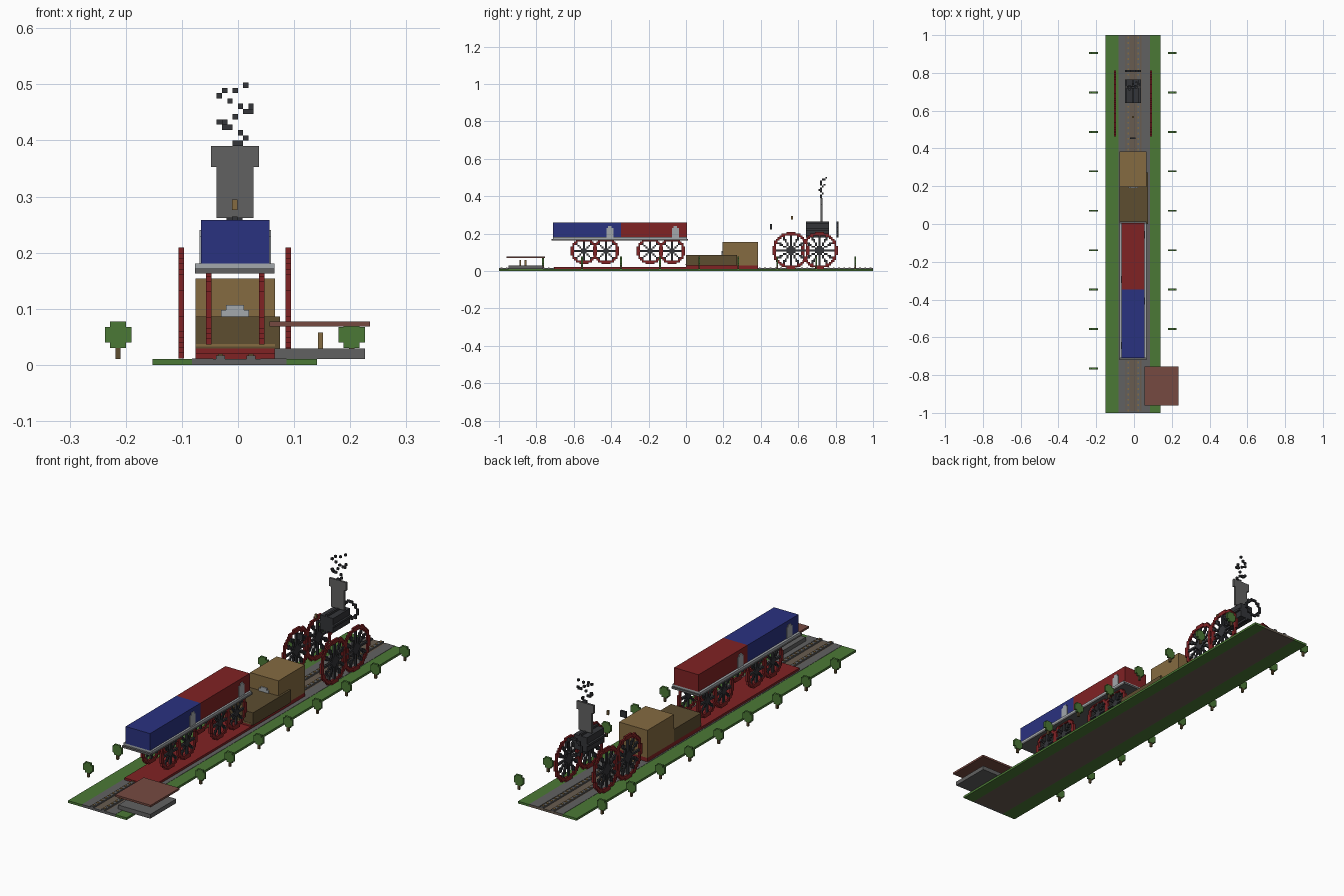
import bpy, bmesh, math
from mathutils import Vector

if "Cube" in bpy.data.objects:
    bpy.data.objects.remove(bpy.data.objects["Cube"])

U = 0.0094  # edge of one building cube


def srgb(r, g, b):
    def lin(c):
        c /= 255
        return c / 12.92 if c < 0.04 else ((c + 0.055) / 1.055) ** 2.4
    return (lin(r), lin(g), lin(b), 1)


COLORS = {
    "grass green": (75, 121, 54), "dark red": (128, 34, 36), "deep blue": (42, 50, 128),
    "tan": (133, 107, 65), "dark brown": (93, 77, 48), "mid grey": (97, 97, 97),
    "track brown": (104, 92, 80), "roof brown": (118, 74, 65),
    "light grey": (163, 168, 172), "charcoal": (52, 53, 57),
}
MATS = {}
for name, rgb in COLORS.items():
    MATS[name] = bpy.data.materials.new(name)
    MATS[name].diffuse_color = srgb(*rgb)


def finish(name, bm, color):
    me = bpy.data.meshes.new(name)
    bm.to_mesh(me)
    bm.free()
    me.materials.append(MATS[color])
    ob = bpy.data.objects.new(name, me)
    bpy.context.collection.objects.link(ob)
    return ob


def box(name, color, x0, x1, y0, y1, z0, z1):
    bm = bmesh.new()
    bmesh.ops.create_cube(bm, size=1)
    for v in bm.verts:
        v.co = Vector(((x0, x1)[v.co.x > 0], (y0, y1)[v.co.y > 0], (z0, z1)[v.co.z > 0]))
    return finish(name, bm, color)


def blocks(name, color, cells, origin):
    """Cubes centred on integer cells around origin, without the faces they share."""
    cells = set(cells)
    bm = bmesh.new()
    o = Vector(origin)
    for c in cells:
        for axis in range(3):
            for s in (-1, 1):
                n = [0, 0, 0]
                n[axis] = s
                if tuple(a + b for a, b in zip(c, n)) in cells:
                    continue
                n = Vector(n)
                a = Vector((0, 0, 0))
                a[(axis + 1) % 3] = 1
                b = n.cross(a)
                mid = Vector(c) + n / 2
                bm.faces.new([bm.verts.new(o + U * (mid + (p * a + q * b) / 2))
                              for p, q in ((-1, -1), (1, -1), (1, 1), (-1, 1))])
    bmesh.ops.remove_doubles(bm, verts=bm.verts, dist=U / 50)
    return finish(name, bm, color)


def disc(r):
    n = int(r) + 1
    return [(i, j) for i in range(-n, n + 1) for j in range(-n, n + 1) if math.hypot(i, j) <= r]


def wheel(name, x, y, z, r, spokes):
    rim, inner = [], []
    for j, k in disc(r + 0.4):
        d = math.hypot(j, k)
        if d > r - 1.1:
            rim.append((0, j, k))
        elif d < 1.5 or any(abs(j * math.sin(t) - k * math.cos(t)) < 0.5
                            for t in (math.pi * s / (spokes / 2) for s in range(spokes // 2))):
            inner.append((0, j, k))
    blocks(name + "_rim", "dark red", rim, (x, y, z))
    blocks(name + "_spokes", "charcoal", inner, (x, y, z))


# Ground, track bed and rails
box("grass_left", "grass green", -0.152, -0.082, -1, 1, 0, 0.01)
box("grass_right", "grass green", 0.086, 0.141, -1, 1, 0, 0.01)
box("track_bed", "track brown", -0.082, 0.086, -1 + U, 1, 0, 0.01)
box("track_end", "mid grey", -0.082, 0.086, -1, -1 + U, 0, 0.01)
box("ballast_left", "mid grey", -0.082, -0.045, -1, 1, 0.008, 0.0112)
box("ballast_right", "mid grey", 0.04, 0.086, -1, 1, 0.008, 0.0112)
for x in (-0.031, 0.023):
    box("rail", "mid grey", x - 0.008, x + 0.008, -1, 1, 0.01, 0.0165)
    blocks("rail_studs", "tan", [(0, j, 0) for j in range(-105, 106, 3)], (x, 0, 0.0142))

# Trees, flat and one cube thick
for side, x, count in (("left", -0.2137, 9), ("right", 0.2025, 8)):
    for n in range(count):
        y = 0.905 - 0.2087 * n
        blocks("tree_crown_" + side, "grass green",
               [(i, 0, k) for i, k in disc(2.5)], (x, y, 0.0535))
        blocks("tree_trunk_" + side, "dark brown", [(0, 0, 0), (0, 0, 1)], (x, y, 0.0155))

# Station stop
box("station_floor", "mid grey", 0.065, 0.226, -0.95, -0.765, 0.01, 0.029)
box("station_roof", "roof brown", 0.056, 0.235, -0.96, -0.755, 0.068, 0.077)
for y in (-0.886, -0.858):
    blocks("waiting_figure", "tan", [(0, 0, 0), (0, 0, 1), (0, 0, 2)], (0.147, y, 0.034))

# Red underframe
box("wagon_underframe", "dark red", -0.076, 0.065, -0.705, 0.0, 0.01, 0.021)
box("tender_underframe", "dark red", -0.076, 0.065, 0.0, 0.385, 0.01, 0.029)

# Tender
box("tender_low", "dark brown", -0.076, 0.066, 0.0, 0.195, 0.029, 0.086)
box("tender_high", "tan", -0.076, 0.066, 0.195, 0.385, 0.029, 0.154)
box("tender_side_panel", "dark brown", 0.066, 0.075, 0.0, 0.272, 0.029, 0.086)
box("tender_trim", "tan", -0.076, 0.066, -0.002, 0.0, 0.033, 0.037)
box("tender_plate_low", "light grey", -0.03, 0.02, 0.19, 0.195, 0.086, 0.098)
box("tender_plate_high", "light grey", -0.021, 0.011, 0.19, 0.195, 0.098, 0.107)

# Wagon body, deck and doors
box("wagon_front", "deep blue", -0.066, 0.056, -0.71, -0.347, 0.181, 0.258)
box("wagon_back", "dark red", -0.066, 0.056, -0.347, 0.005, 0.181, 0.258)
box("deck_top", "light grey", -0.077, 0.065, -0.71, 0.005, 0.172, 0.181)
box("deck_bottom", "mid grey", -0.077, 0.065, -0.72, 0.012, 0.163, 0.172)
for x, ys in ((0.056, (-0.057, -0.407)), (-0.066, (-0.293, -0.643))):
    for y in ys:
        box("door", "light grey", x - 0.003, x + 0.003, y - 0.019, y + 0.019, 0.181, 0.23)
        box("door_top", "light grey", x - 0.003, x + 0.003, y - 0.01, y + 0.01, 0.23, 0.24)

# Wheels
for x in (-0.052, 0.0425):
    for y in (-0.546, -0.428, -0.193, -0.075):
        wheel("wagon_wheel", x, y, 0.107, 7, 8)
for x in (-0.101, 0.0895):
    for y in (0.561, 0.714):
        wheel("engine_wheel", x, y, 0.11, 10, 12)

# Boiler with raised ribs, and the ring ahead of it
cx, cz = -0.006, 0.222
ribs = [c for c in disc(4.3) if math.hypot(*c) < 3.7 or (c[0] + c[1]) % 2 == 0]
blocks("boiler", "charcoal", [(i, j, k) for i, k in ribs for j in range(-6, 7)], (cx, 0.703, cz))
blocks("front_ring", "charcoal",
       [(i, 0, k) for i, k in disc(4.3) if math.hypot(i, k) > 3.3], (cx, 0.81, cz))
box("rear_handle", "charcoal", -0.02, 0.009, 0.45, 0.459, 0.222, 0.25)
blocks("brass_knob", "tan", [(0, 0, 0), (0, 0, 1)], (-0.006, 0.567, 0.281))

# Chimney
box("chimney", "mid grey", -0.038, 0.028, 0.72, 0.73, 0.262, 0.353)
box("chimney_cap", "mid grey", -0.048, 0.037, 0.72, 0.73, 0.353, 0.39)

# Smoke puffs: x cell, z cell, y cell
puffs = [(0, 0, 0), (1, 0, 0), (2, 1, 0), (1, 2, 1), (-2, 3, 0), (-1, 3, 0), (-3, 4, 0),
         (-2, 4, -1), (0, 5, 0), (2, 6, 1), (3, 6, 1), (1, 7, 0), (3, 7, 2), (-1, 8, 0),
         (-3, 9, 0), (-2, 10, 1), (0, 10, 2), (2, 11, 3)]
blocks("smoke", "charcoal", [(i, j, k) for i, k, j in puffs], (-0.005, 0.722, 0.395))

for m in bpy.data.materials:
    if m.users and not m.is_grease_pencil:
        m.use_nodes = True
        m.node_tree.nodes["Principled BSDF"].inputs["Base Color"].default_value = m.diffuse_color
